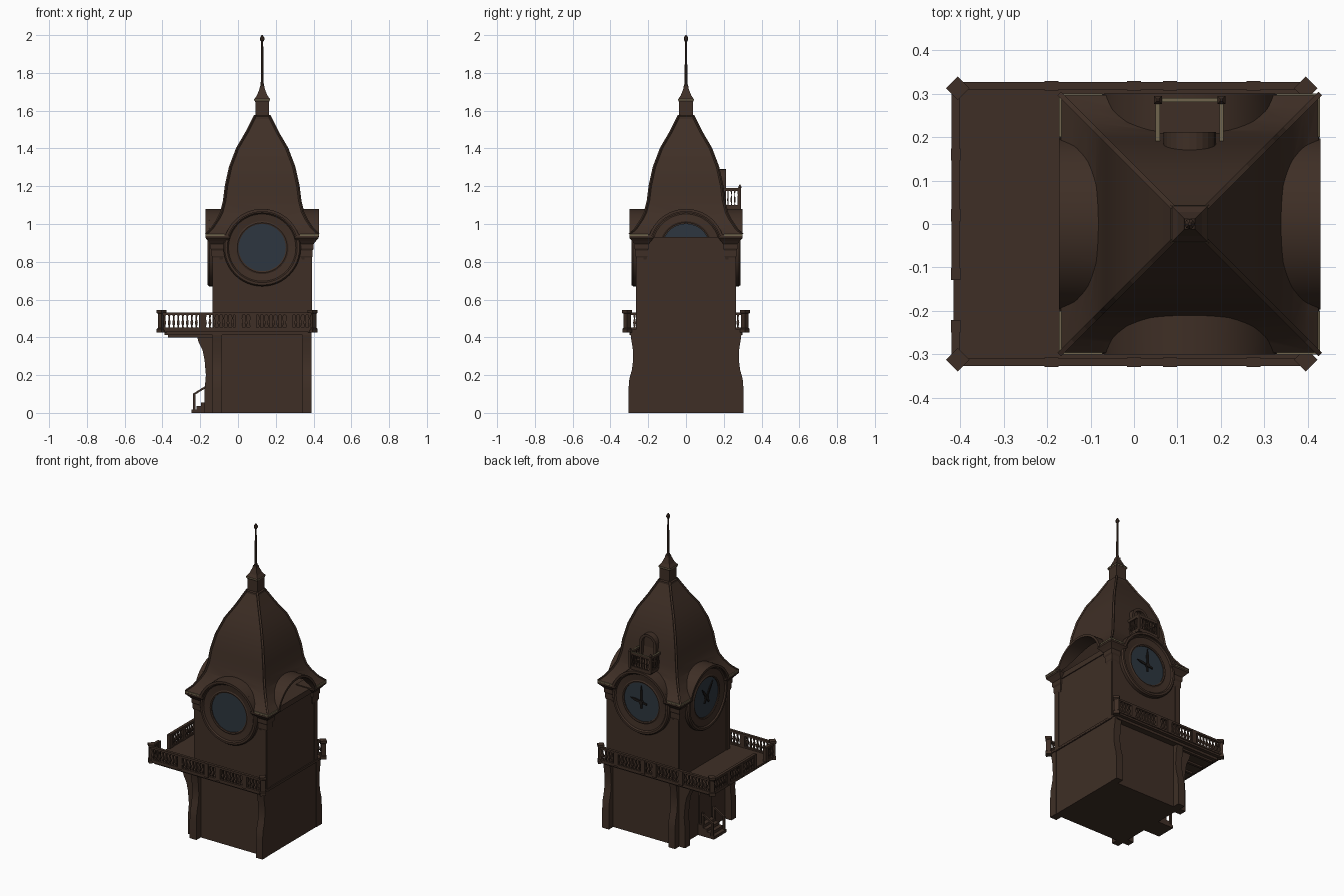
import bpy, bmesh, math
from mathutils import Vector

if "Cube" in bpy.data.objects:
    bpy.data.objects.remove(bpy.data.objects["Cube"])

CX = 0.128                       # tower axis
CZ = 0.875                       # clock centre height


def mat(name, c):
    m = bpy.data.materials.new(name)
    m.diffuse_color = (*c, 1)
    m.use_nodes = True
    m.node_tree.nodes["Principled BSDF"].inputs["Base Color"].default_value = m.diffuse_color
    return m


BROWN = mat("dark_brown", (0.049, 0.028, 0.019))
BLUE = mat("dial_blue", (0.026, 0.037, 0.050))
KHAKI = mat("khaki_trim", (0.16, 0.13, 0.075))
BLACK = mat("near_black", (0.012, 0.010, 0.009))


def finish(name, bm, m):
    bmesh.ops.recalc_face_normals(bm, faces=bm.faces)
    me = bpy.data.meshes.new(name)
    bm.to_mesh(me)
    bm.free()
    o = bpy.data.objects.new(name, me)
    bpy.context.collection.objects.link(o)
    me.materials.append(m)
    return o


def smooth(o, deg=30):
    bpy.ops.object.select_all(action='DESELECT')
    o.select_set(True)
    bpy.context.view_layer.objects.active = o
    bpy.ops.object.shade_smooth_by_angle(angle=math.radians(deg))


def skin(bm, rings, cap=True):
    vs = [[bm.verts.new(p) for p in r] for r in rings]
    n = len(vs[0])
    for a, b in zip(vs, vs[1:]):
        for i in range(n):
            bm.faces.new((a[i], a[(i + 1) % n], b[(i + 1) % n], b[i]))
    if cap:
        bm.faces.new(vs[0])
        bm.faces.new(vs[-1])


def loft(bm, cx, cy, secs, n=4, turn=45):
    """Stacked polygon sections (half width, z)."""
    k = 1 / math.cos(math.pi / n)
    skin(bm, [[(cx + h * k * math.cos(math.radians(turn) + math.tau * i / n),
                cy + h * k * math.sin(math.radians(turn) + math.tau * i / n), z)
               for i in range(n)] for h, z in secs])


def box(bm, x0, x1, y0, y1, z0, z1):
    skin(bm, [[(x0, y0, z), (x1, y0, z), (x1, y1, z), (x0, y1, z)] for z in (z0, z1)])


def side(nx, ny):
    """Map (right, up, outward) on one tower face to world space."""
    return lambda u, v, w: (CX + nx * w - ny * u, ny * w + nx * u, v)


FRONT, BACK, LEFT, RIGHT = side(0, -1), side(0, 1), side(-1, 0), side(1, 0)


def prism(bm, pts, w0, w1, mp):
    skin(bm, [[mp(u, v, w) for u, v in pts] for w in (w0, w1)])


def fbox(bm, u0, u1, v0, v1, w0, w1, mp):
    prism(bm, [(u0, v0), (u1, v0), (u1, v1), (u0, v1)], w0, w1, mp)


def arch(r, cz, base, n=28):
    a0 = math.asin(max(-1, min(1, (base - cz) / r)))
    return [(r * math.cos(a0 + (math.pi - 2 * a0) * i / n),
             cz + r * math.sin(a0 + (math.pi - 2 * a0) * i / n)) for i in range(n + 1)]


def balustrade(bm, p, q, z, h, step, t):
    """Straight railing along x or y with turned balusters."""
    p, q = Vector(p), Vector(q)
    lo = (min(p.x, q.x) - t, max(p.x, q.x) + t, min(p.y, q.y) - t, max(p.y, q.y) + t)
    box(bm, *lo, z + h * 0.86, z + h)
    box(bm, *lo, z, z + h * 0.12)
    n = max(2, round((q - p).length / step))
    for i in range(n):
        c = p.lerp(q, (i + 0.5) / n)
        loft(bm, c.x, c.y, [(t * f, z + h * g) for f, g in
             ((.7, .1), (.4, .2), (.85, .4), (.35, .65), (.7, .88))])


# tower walls
bm = bmesh.new()
box(bm, CX - .26, CX + .26, -.26, .26, 0, .93)
finish("tower_walls", bm, BROWN)

# curved buttresses on three sides
bm = bmesh.new()
prof = [(.045, 0), (.045, .12), (.04, .18), (.026, .23), (.02, .28), (.022, .34), (.03, .39), (.035, .43)]
deep = [(.045, 0), (.045, .12), (.038, .2), (.045, .28), (.055, .33), (.075, .37), (.09, .42)]
for mp, pr in ((FRONT, prof), (BACK, prof), (LEFT, deep)):
    for u in (-.238, .238):
        skin(bm, [[mp(u + s, z, w) for s, w in ((-.024, .25), (.024, .25), (.024, .26 + d), (-.024, .26 + d))]
                  for d, z in pr])
smooth(finish("buttresses", bm, BROWN), 40)

# panel frame on the plain right side and slim corner strips
bm = bmesh.new()
for mp in (FRONT, BACK, LEFT, RIGHT):
    for s in (-1, 1):
        fbox(bm, s * .26, s * .225, .44, .9, .255, .264, mp)
    if mp is RIGHT:
        fbox(bm, -.26, .26, .895, .93, .255, .266, mp)
        fbox(bm, -.262, .262, .425, .44, .255, .266, mp)
finish("wall_strips", bm, BROWN)

# corner brackets and cornice blocks under the eaves
bm = bmesh.new()
for sx in (-1, 1):
    for sy in (-1, 1):
        loft(bm, CX + sx * .235, sy * .235, [(.02, .80), (.032, .83), (.032, .86), (.038, .87), (.038, .895),
                                             (.05, .91), (.064, .925), (.064, .936)])
finish("eave_brackets", bm, BROWN)

# bell roof with four barrel hoods, hollow inside
BELL = [(.298, .93), (.296, .945), (.265, .975), (.235, 1.02), (.215, 1.06), (.2, 1.12), (.19, 1.2), (.168, 1.3),
        (.13, 1.4), (.083, 1.48), (.035, 1.575)]


def solid(name, build):
    b = bmesh.new()
    build(b)
    return finish(name, b, BROWN)


roof = solid("bell_roof", lambda b: loft(b, CX, 0, BELL))
tools = [(solid("hood_a", lambda b: prism(b, arch(.205, CZ, .932), -.3, .3, FRONT)), 'UNION'),
         (solid("hood_b", lambda b: prism(b, arch(.205, CZ, .9325), -.301, .301, LEFT)), 'UNION'),
         (solid("cut_bell", lambda b: loft(b, CX, 0, [(.28, .91)] + [(max(h - .015, .01), z - .008)
                                                                    for h, z in BELL[1:]])), 'DIFFERENCE'),
         (solid("cut_a", lambda b: prism(b, arch(.19, CZ, .9), -.4, .4, FRONT)), 'DIFFERENCE'),
         (solid("cut_b", lambda b: prism(b, arch(.1905, CZ, .901), -.41, .41, LEFT)), 'DIFFERENCE')]
for t, op in tools:
    md = roof.modifiers.new(t.name, 'BOOLEAN')
    md.object, md.operation, md.solver = t, op, 'EXACT'
    t.hide_render = True
bpy.context.view_layer.update()
baked = bpy.data.meshes.new_from_object(roof.evaluated_get(bpy.context.evaluated_depsgraph_get()))
roof.modifiers.clear()
roof.data = baked
for t, _ in tools:
    bpy.data.objects.remove(t)
smooth(roof, 25)

# hip ribs along the four roof corners
bm = bmesh.new()
for sx in (-1, 1):
    for sy in (-1, 1):
        skin(bm, [[(CX + sx * h + a * .008, sy * h + b * .008, z + .003) for a, b in
                   ((1, 0), (0, 1), (-1, 0), (0, -1))] for h, z in BELL[1:]])
finish("hip_ribs", bm, BROWN)

# thin trim on the eaves and lantern rim
bm = bmesh.new()
for mp in (FRONT, BACK, LEFT, RIGHT):
    for s in (-1, 1):
        fbox(bm, s * .2, s * .3, .937, .946, .291, .3, mp)
    fbox(bm, -.042, .042, 1.655, 1.662, .034, .042, mp)
finish("roof_trim", bm, KHAKI)

# lantern, pole and finial
bm = bmesh.new()
loft(bm, CX, 0, [(.044, 1.555), (.044, 1.57), (.036, 1.575), (.036, 1.645), (.041, 1.655), (.041, 1.662),
                 (.028, 1.68), (.014, 1.715), (.012, 1.73)])
finish("lantern", bm, BROWN)
bm = bmesh.new()
loft(bm, CX, 0, [(.011, 1.72), (.007, 1.75), (.005, 1.965), (.011, 1.975), (.011, 1.985), (.003, 2.0)], 8)
finish("spire_pole", bm, BROWN)

# clock rings and dials on three sides
ring = [(.205, .25), (.205, .28), (.198, .289), (.185, .289), (.178, .281), (.14, .276), (.132, .28), (.125, .277),
        (.125, .266)]
N = 48
for nm, mp in (("front", FRONT), ("back", BACK), ("left", LEFT)):
    circ = [(math.cos(math.tau * i / N), math.sin(math.tau * i / N)) for i in range(N)]
    bm = bmesh.new()
    skin(bm, [[mp(r * c, CZ + r * s, w) for c, s in circ] for r, w in ring], cap=False)
    smooth(finish(nm + "_clock_ring", bm, BROWN))
    bm = bmesh.new()
    prism(bm, [(.127 * c, CZ + .127 * s) for c, s in circ], .264, .271, mp)
    finish(nm + "_clock_dial", bm, BLUE)

# clock hands: angle measured from straight up, clockwise
for nm, mp, angles in (("back", BACK, ((0, .11), (-80, .08))), ("left", LEFT, ((35, .11), (-35, .08)))):
    bm = bmesh.new()
    for a, ln in angles:
        d = Vector((math.sin(math.radians(a)), math.cos(math.radians(a))))
        e = Vector((d.y, -d.x))
        shape = [-.04 * d - .006 * e, -.04 * d + .006 * e, .6 * ln * d + .008 * e, ln * d, .6 * ln * d - .008 * e]
        prism(bm, [(p.x, CZ + p.y) for p in shape], .274, .28, mp)
    prism(bm, [(.014 * c, CZ + .014 * s) for c, s in circ[::4]], .27, .284, mp)
    finish(nm + "_clock_hands", bm, BLACK)

# balcony floor with joists
bm = bmesh.new()
box(bm, -.415, .395, -.322, .322, .428, .442)
box(bm, -.39, .38, -.30, .30, .412, .428)
for i in range(7):
    y = -.27 + .09 * i
    box(bm, -.37, -.13, y - .008, y + .008, .400, .412)
finish("balcony_floor", bm, BROWN)

# balcony railing, pedestals and diamond corner posts
bm = bmesh.new()
for s in (-1, 1):
    balustrade(bm, (-.40, s * .318), (.39, s * .318), .44, .092, .024, .009)
    for x in (-.19, .0, .083, .275):
        box(bm, x - .016, x + .016, s * .318 - .011, s * .318 + .011, .44, .53)
    for x in (-.405, .395):
        loft(bm, x, s * .312, [(.018, .425), (.018, .445), (.014, .45), (.014, .525), (.019, .53), (.019, .545)],
             4, 0)
balustrade(bm, (-.41, -.31), (-.41, -.235), .44, .092, .024, .009)
balustrade(bm, (-.41, -.115), (-.41, .31), .44, .092, .024, .009)
for y in (-.235, -.115, .02, .16):
    box(bm, -.421, -.399, y - .014, y + .014, .44, .53)
finish("balcony_railing", bm, BROWN)

# roof dormer with an arched doorway at the back
bm = bmesh.new()
outer, inner = arch(.06, 1.23, 1.23, 12), arch(.043, 1.23, 1.23, 12)
outer = [(.06, 1.08)] + outer + [(-.06, 1.08)]
inner = [(.043, 1.08)] + inner + [(-.043, 1.08)]
skin(bm, [[BACK(u, v, w) for u, v in p] for p, w in
          ((outer, .13), (outer, .212), (inner, .212), (inner, .19))])
box(bm, CX - .075, CX + .077, .17, .29, 1.078, 1.09)
finish("roof_dormer", bm, BROWN)

# dormer balcony railing
bm = bmesh.new()
balustrade(bm, (CX - .073, .285), (CX + .073, .285), 1.088, .1, .018, .005)
for s in (-1, 1):
    balustrade(bm, (CX + s * .073, .195), (CX + s * .073, .285), 1.088, .1, .018, .005)
    loft(bm, CX + s * .073, .285, [(.007, 1.085), (.007, 1.19), (.009, 1.195), (.002, 1.21)])
finish("dormer_railing", bm, BROWN)
bm = bmesh.new()
box(bm, CX - .078, CX + .078, .281, .29, 1.188, 1.191)
for s in (-1, 1):
    box(bm, CX + s * .073 - .005, CX + s * .073 + .005, .19, .285, 1.188, 1.191)
finish("dormer_rail_trim", bm, KHAKI)

# entrance door, steps and step rails on the left side
bm = bmesh.new()
prism(bm, [(.06, .06)] + arch(.06, .25, .25, 12) + [(-.06, .06)], .255, .268, LEFT)
for i in range(4):
    fbox(bm, -.065, .065, 0, .018 * (i + 1), .255, .375 - .026 * i, LEFT)
for s in (-1, 1):
    for w, z in ((.36, .1), (.29, .15)):
        fbox(bm, s * .058 - .006, s * .058 + .006, 0, z, w - .006, w + .006, LEFT)
    skin(bm, [[LEFT(s * .058 + a, z + b, w) for a, b in ((-.006, 0), (.006, 0), (.006, .012), (-.006, .012))]
              for w, z in ((.366, .09), (.285, .14))])
finish("entrance_steps", bm, BROWN)
